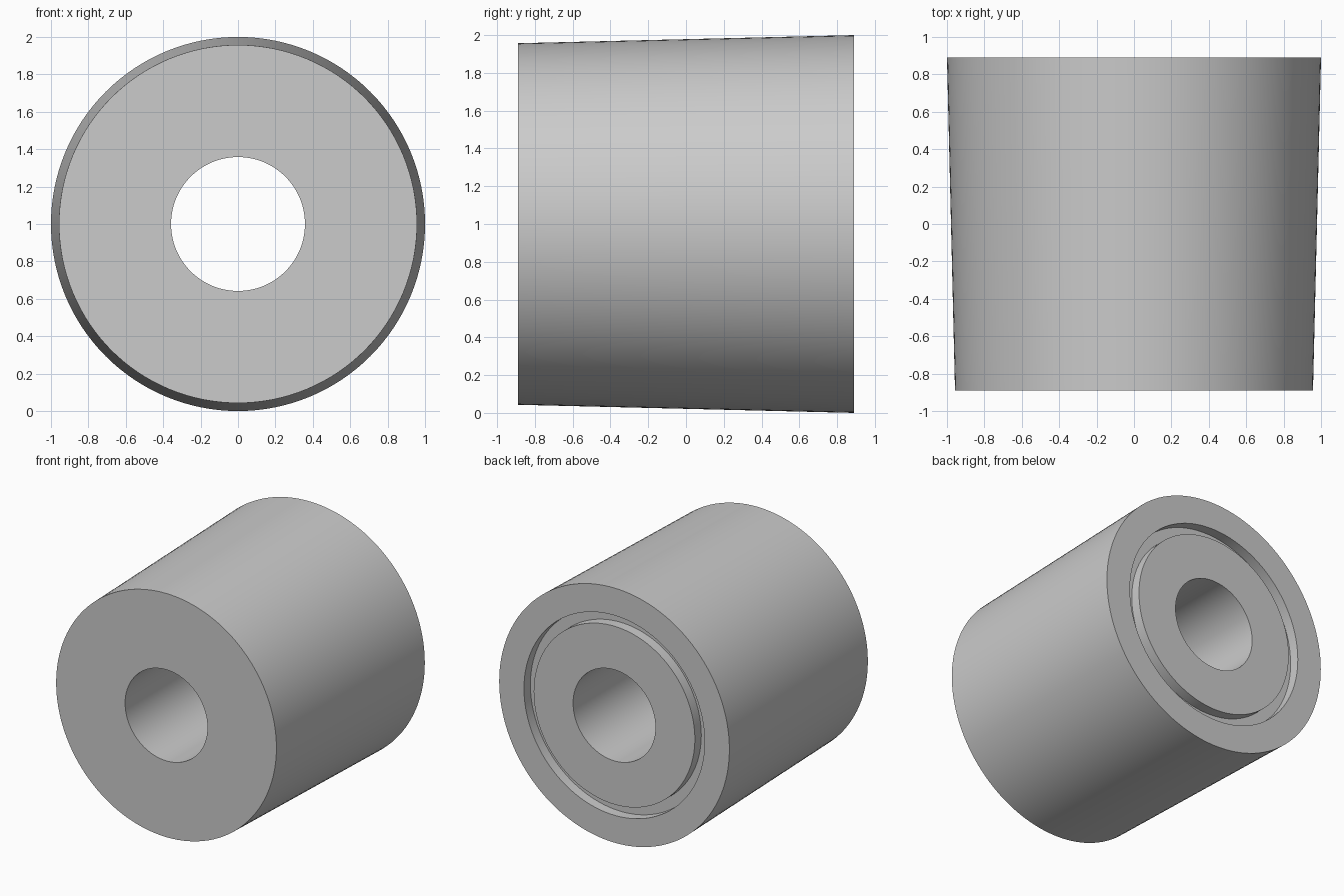
import bpy
import bmesh
import math
from mathutils import Matrix, Vector

cube = bpy.data.objects.get("Cube")
if cube:
    bpy.data.objects.remove(cube, do_unlink=True)

SEGMENTS = 128
HALF = 0.89            # half of the length along y
FRONT_R, BACK_R = 0.957, 1.0
BORE_R = 0.358
GROOVE_IN, GROOVE_OUT, GROOVE_DEPTH = 0.70, 0.785, 0.08

# Plain grey material
grey = bpy.data.materials.new("plain grey")
grey.use_nodes = True
colour = (0.6, 0.6, 0.6, 1.0)
grey.diffuse_color = colour
grey.node_tree.nodes["Principled BSDF"].inputs["Base Color"].default_value = colour

# Closed half section (radius, y): bore, front face, tapered side, grooved back
floor = HALF - GROOVE_DEPTH
section = [
    (BORE_R, -HALF), (FRONT_R, -HALF), (BACK_R, HALF),
    (GROOVE_OUT, HALF), (GROOVE_OUT, floor),
    (GROOVE_IN, floor), (GROOVE_IN, HALF), (BORE_R, HALF),
]

# Tapered bushing: the section turned about the y axis
bm = bmesh.new()
verts = [bm.verts.new((r, y, 0)) for r, y in section]
edges = [bm.edges.new((a, b)) for a, b in zip(verts, verts[1:] + verts[:1])]
bmesh.ops.spin(bm, geom=verts + edges, cent=(0, 0, 0), axis=(0, 1, 0),
               angle=math.tau, steps=SEGMENTS, use_merge=True)
bmesh.ops.remove_doubles(bm, verts=bm.verts, dist=0.0001)
bmesh.ops.recalc_face_normals(bm, faces=bm.faces)
bmesh.ops.transform(bm, matrix=Matrix.Translation(Vector((0, 0, BACK_R))), verts=bm.verts)

mesh = bpy.data.meshes.new("tapered_bushing")
bm.to_mesh(mesh)
bm.free()
mesh.materials.append(grey)
bushing = bpy.data.objects.new("tapered_bushing", mesh)
bpy.context.collection.objects.link(bushing)

# Smooth round walls, sharp rims
bpy.ops.object.select_all(action="DESELECT")
bushing.select_set(True)
bpy.context.view_layer.objects.active = bushing
bpy.ops.object.shade_smooth_by_angle(angle=math.radians(30))
